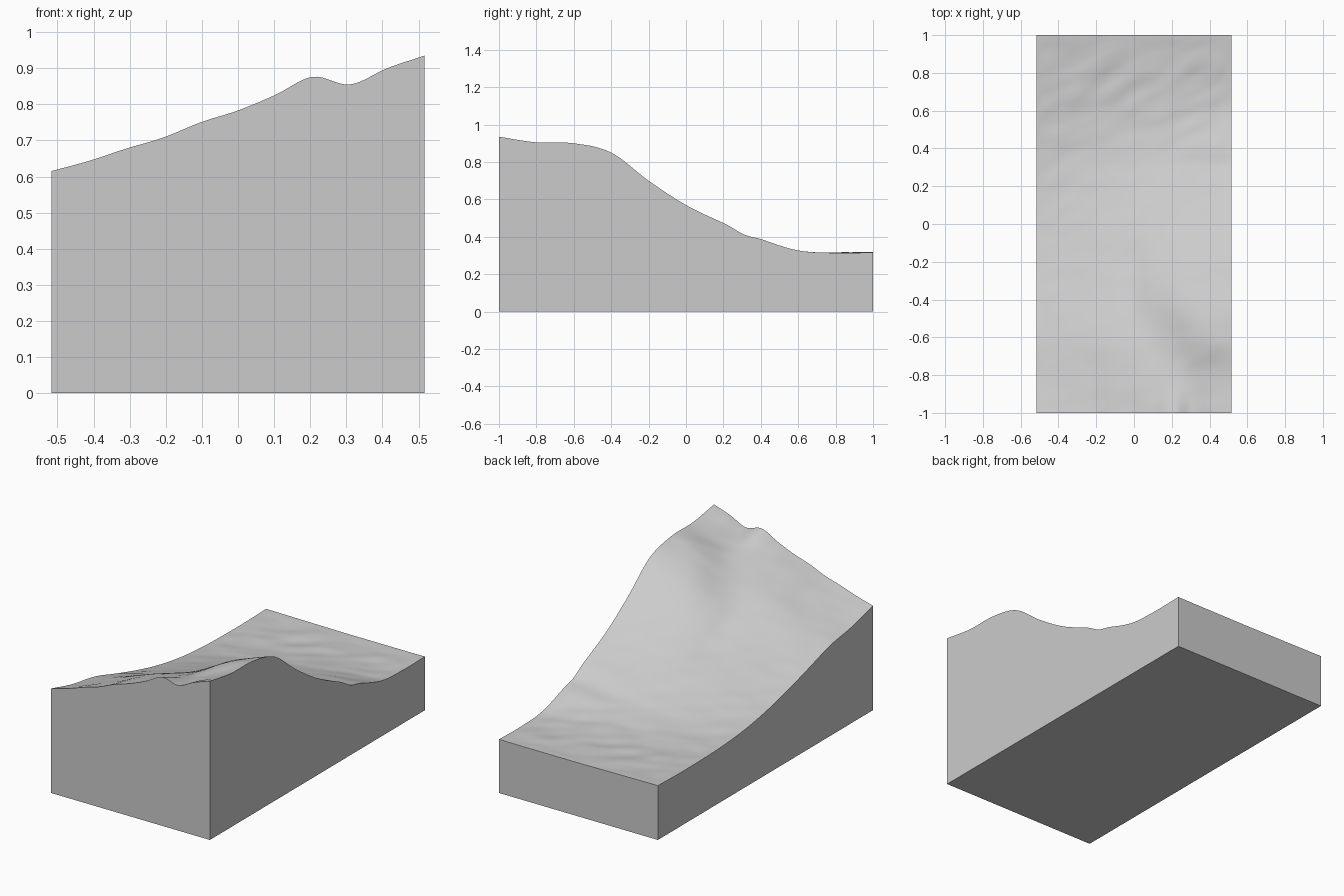
import bpy, bmesh, math
from mathutils import Vector, noise

if "Cube" in bpy.data.objects:
    bpy.data.objects.remove(bpy.data.objects["Cube"])

HALF_X, HALF_Y = 0.517, 1.0

# Hillside heights: rows run front (y=-1) to back (y=1), columns left to right
HEIGHTS = [
    [.615, .643, .677, .708, .750, .783, .826, .876, .855, .900, .935],
    [.565, .597, .632, .668, .710, .745, .775, .805, .828, .866, .905],
    [.532, .555, .588, .625, .662, .693, .722, .770, .828, .870, .900],
    [.474, .499, .522, .552, .584, .613, .670, .728, .777, .815, .850],
    [.418, .440, .464, .487, .511, .535, .578, .616, .649, .677, .700],
    [.372, .391, .411, .431, .451, .472, .495, .516, .536, .554, .570],
    [.340, .352, .362, .373, .386, .401, .417, .432, .446, .460, .474],
    [.323, .324, .327, .332, .338, .345, .354, .363, .372, .381, .389],
    [.317, .315, .315, .315, .316, .317, .319, .321, .323, .325, .327],
    [.316, .314, .312, .312, .312, .312, .312, .312, .312, .313, .314],
    [.320, .319, .318, .317, .316, .315, .315, .315, .315, .315, .316],
]


def spline(vals, t):
    """Smooth curve through evenly spaced values, t in 0..1."""
    n = len(vals) - 1
    p = [2 * vals[0] - vals[1]] + list(vals) + [2 * vals[-1] - vals[-2]]
    f = min(max(t, 0), 1) * n
    i = min(int(f), n - 1)
    u = f - i
    a, b, c, d = p[i:i + 4]
    return b + u * (c - a + u * (2*a - 5*b + 4*c - d + u * (3*(b - c) + d - a))) / 2


def height(x, y):
    tx, ty = (x / HALF_X + 1) / 2, (y / HALF_Y + 1) / 2
    z = spline([spline(row, tx) for row in HEIGHTS], ty)
    # shallow step low on the right-hand slope
    z -= 0.013 * tx ** 2 * math.exp(-((y - 0.31) / 0.06) ** 2)
    # faint diagonal ripples, strongest on the valley floor, fading at the rim
    amp = 0.003 + 0.004 * math.exp(-((y - 0.65) / 0.25) ** 2)
    rim = min(1, (HALF_X - abs(x)) / 0.06, (HALF_Y - abs(y)) / 0.06)
    p = Vector((6 * x + 2 * y, 11 * y - 5 * x, 3.7))
    return z + amp * max(rim, 0) * noise.noise(p)


# Terrain surface
bm = bmesh.new()
bmesh.ops.create_grid(bm, x_segments=80, y_segments=150, size=1.0)
for v in bm.verts:
    v.co.x *= HALF_X
    v.co.z = height(v.co.x, v.co.y)

# Vertical cut sides and flat base
rim_edges = [e for e in bm.edges if e.is_boundary]
ext = bmesh.ops.extrude_edge_only(bm, edges=rim_edges)["geom"]
for v in ext:
    if isinstance(v, bmesh.types.BMVert):
        v.co.z = 0
base = [e for e in bm.edges if e.is_boundary]
bmesh.ops.contextual_create(bm, geom=base)
bmesh.ops.recalc_face_normals(bm, faces=bm.faces)

mesh = bpy.data.meshes.new("terrain_block")
bm.to_mesh(mesh)
bm.free()
block = bpy.data.objects.new("terrain_block", mesh)
bpy.context.collection.objects.link(block)
bpy.context.view_layer.objects.active = block
block.select_set(True)
bpy.ops.object.shade_smooth_by_angle(angle=math.radians(30))
